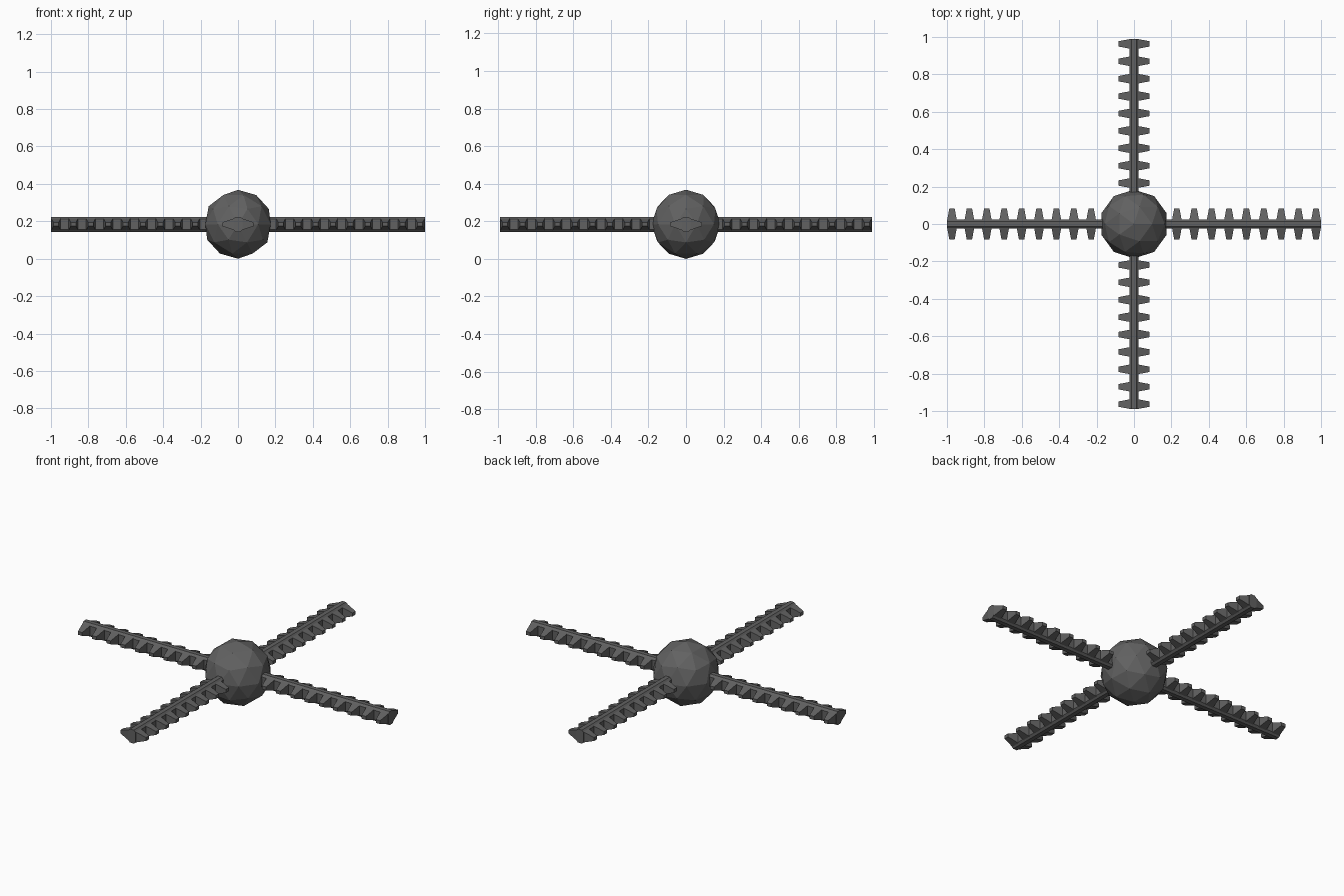
import bpy, bmesh, math
from mathutils import Matrix

cube = bpy.data.objects.get("Cube")
if cube:
    bpy.data.objects.remove(cube)

RADIUS = 0.184
TEETH = 9
PITCH = 0.093

metal = bpy.data.materials.new("dark grey metal")
metal.use_nodes = True
metal.diffuse_color = (0.12, 0.12, 0.12, 1)
metal.node_tree.nodes["Principled BSDF"].inputs["Base Color"].default_value = (0.12, 0.12, 0.12, 1)


def add_object(name, bm):
    bmesh.ops.recalc_face_normals(bm, faces=bm.faces)
    mesh = bpy.data.meshes.new(name)
    bm.to_mesh(mesh)
    bm.free()
    mesh.materials.append(metal)
    obj = bpy.data.objects.new(name, mesh)
    obj.location.z = RADIUS
    bpy.context.collection.objects.link(obj)
    return obj


def loft(bm, start, end):
    """Closed solid between two matching outlines."""
    a = [bm.verts.new(p) for p in start]
    b = [bm.verts.new(p) for p in end]
    bm.faces.new(a)
    bm.faces.new(b)
    for i in range(len(a)):
        j = (i + 1) % len(a)
        bm.faces.new((a[i], a[j], b[j], b[i]))


def tooth_outline(x, y, half_width, half_height):
    return [(x + sx * half_width, y, sz * half_height)
            for sx, sz in ((-1, -1), (1, -1), (1, 1), (-1, 1))]


def build_arm(name, length, angle):
    bm = bmesh.new()
    # chamfered bar
    corner = [(0.025, 0.028), (0.013, 0.04)]
    section = corner + [(-y, z) for y, z in reversed(corner)]
    section += [(-y, -z) for y, z in section]
    loft(bm, [(0.1, y, z) for y, z in section], [(length, y, z) for y, z in section])
    # tapered teeth along both sides
    for i in range(TEETH):
        x = length - 0.027 - i * PITCH
        for side in (-1, 1):
            loft(bm, tooth_outline(x, side * 0.02, 0.026, 0.032),
                 tooth_outline(x, side * 0.084, 0.014, 0.01))
    bm.transform(Matrix.Rotation(angle, 4, "Z"))
    add_object(name, bm)


# faceted ball
bm = bmesh.new()
bmesh.ops.create_icosphere(bm, subdivisions=2, radius=RADIUS)
add_object("hub_ball", bm)

# four toothed arms
for k, name in enumerate(("left_arm", "back_arm", "right_arm", "front_arm")):
    build_arm(name, 0.99 if k % 2 else 1.0, k * math.pi / 2)
